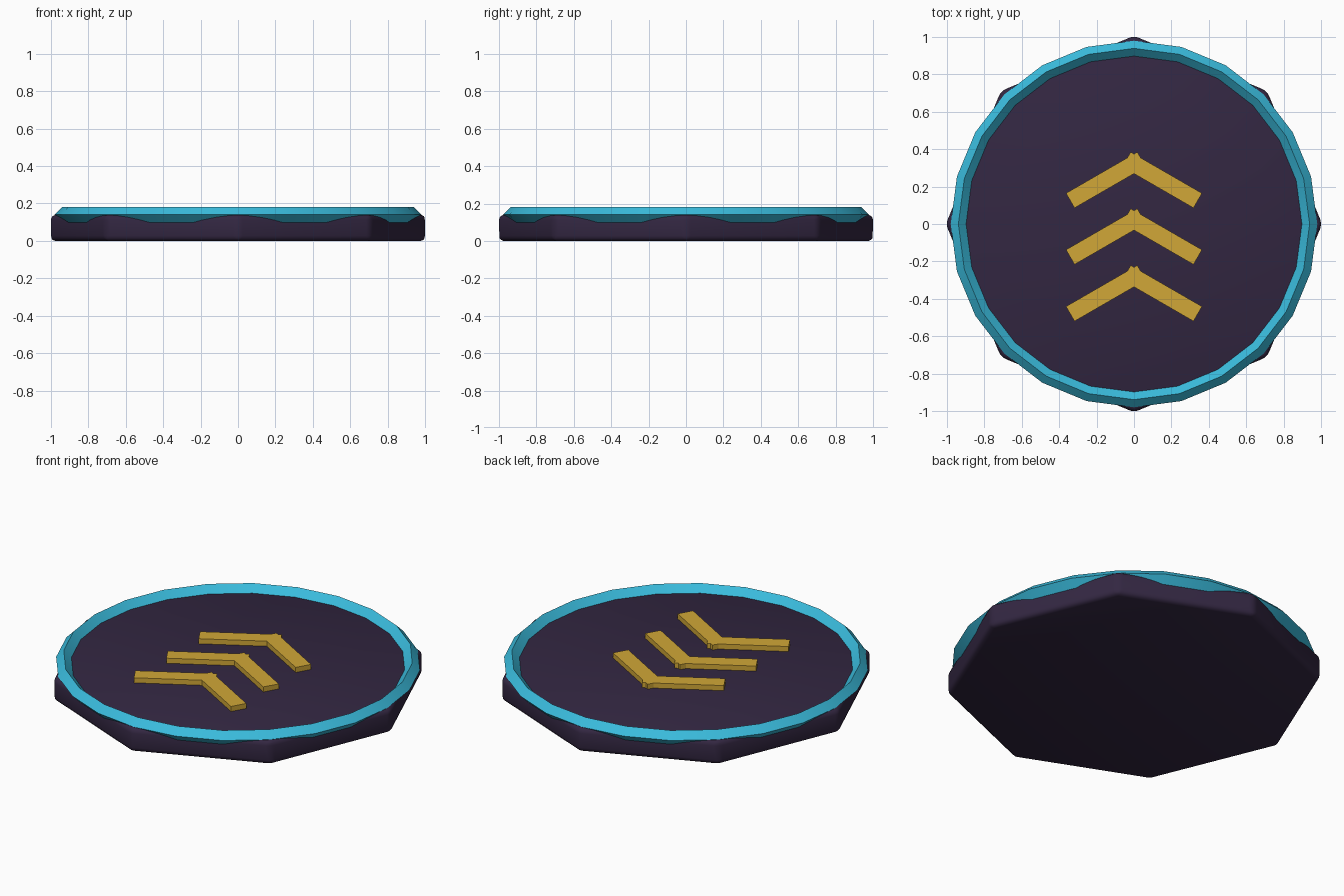
import bpy
import math

cube = bpy.data.objects.get("Cube")
if cube:
    bpy.data.objects.remove(cube, do_unlink=True)

DECK_Z = 0.14


def make_material(name, rgb):
    mat = bpy.data.materials.new(name)
    mat.use_nodes = True
    colour = (*rgb, 1.0)
    mat.diffuse_color = colour
    mat.node_tree.nodes["Principled BSDF"].inputs["Base Color"].default_value = colour
    return mat


def finish(name, mat):
    obj = bpy.context.object
    obj.name = name
    obj.data.materials.append(mat)
    return obj


dark_purple = make_material("dark_purple", (0.033, 0.020, 0.054))
cyan = make_material("cyan", (0.042, 0.50, 0.72))
gold = make_material("gold", (0.64, 0.39, 0.038))

# Octagonal base with softened edges
bpy.ops.mesh.primitive_cylinder_add(vertices=8, radius=1.005, depth=DECK_Z,
                                    location=(0, 0, DECK_Z / 2))
base = finish("base", dark_purple)
# Put corners on the axes whichever way the primitive starts
if min(abs(v.co.x) for v in base.data.vertices) > 0.1:
    base.rotation_euler.z = math.radians(22.5)
bevel = base.modifiers.new("soft_edges", "BEVEL")
bevel.width = 0.028
bevel.segments = 3
bevel.limit_method = "ANGLE"
bevel.angle_limit = math.radians(30)
bpy.ops.object.shade_smooth()

# Raised rim with a diamond cross-section
bpy.ops.mesh.primitive_torus_add(major_segments=24, minor_segments=4,
                                 major_radius=0.938, minor_radius=0.041,
                                 location=(0, 0, DECK_Z))
finish("rim", cyan)
bpy.ops.object.shade_smooth_by_angle(angle=math.radians(30))

# Three chevrons, each made of two crossing bars
BAR = (0.44, 0.091, 0.04)
for row, y in enumerate((0.235, -0.067, -0.37)):
    for side, sign in (("left", 1), ("right", -1)):
        bpy.ops.mesh.primitive_cube_add(size=1, location=(sign * 0.15, y, DECK_Z + 0.01),
                                        rotation=(0, 0, -sign * math.radians(30)))
        bar = finish(f"chevron_{row + 1}_{side}", gold)
        bar.scale = BAR
